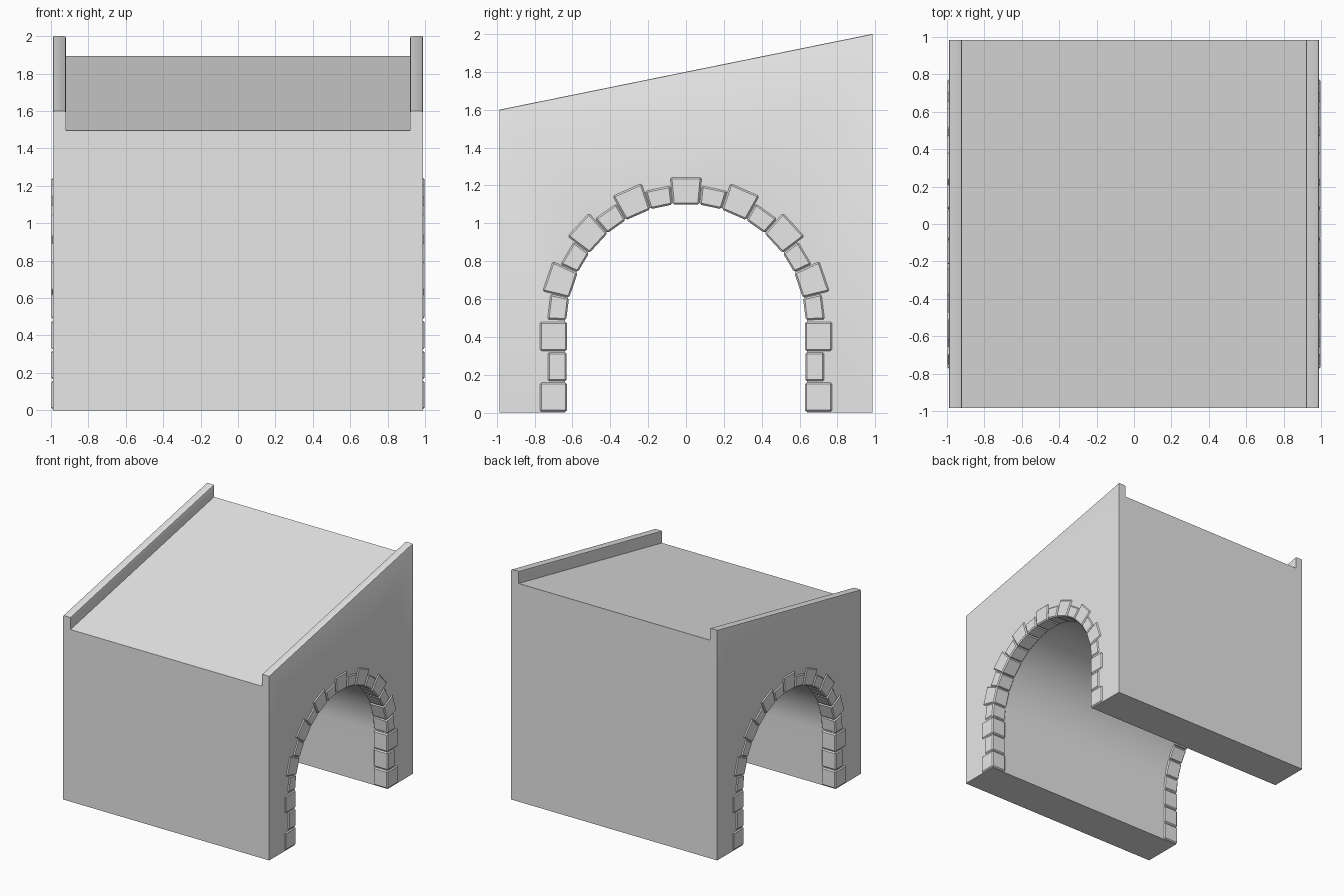
import bpy, bmesh, math
from mathutils import Vector

if "Cube" in bpy.data.objects:
    bpy.data.objects.remove(bpy.data.objects["Cube"], do_unlink=True)

stone_grey = bpy.data.materials.new("stone_grey")
stone_grey.use_nodes = True
grey = (0.8, 0.8, 0.8, 1)
stone_grey.diffuse_color = grey
stone_grey.node_tree.nodes["Principled BSDF"].inputs["Base Color"].default_value = grey

HALF_Y, HALF_X = 0.985, 0.99
SPRING = 0.47        # height where the arch begins to curve
OPENING = 0.64       # half width of the passage
SLOPE = 0.4 / (2 * HALF_Y)


def add_object(name, bm):
    bmesh.ops.recalc_face_normals(bm, faces=bm.faces)
    mesh = bpy.data.meshes.new(name)
    bm.to_mesh(mesh)
    bm.free()
    mesh.materials.append(stone_grey)
    obj = bpy.data.objects.new(name, mesh)
    bpy.context.collection.objects.link(obj)
    return obj


def activate(obj):
    bpy.ops.object.select_all(action="DESELECT")
    obj.select_set(True)
    bpy.context.view_layer.objects.active = obj


def extrude_profile(name, points, half):
    """Extrude a (y, z) outline along x."""
    bm = bmesh.new()
    face = bm.faces.new([bm.verts.new((-half, y, z)) for y, z in points])
    new = bmesh.ops.extrude_face_region(bm, geom=[face])["geom"]
    moved = [v for v in new if isinstance(v, bmesh.types.BMVert)]
    bmesh.ops.translate(bm, verts=moved, vec=(2 * half, 0, 0))
    return add_object(name, bm)


# Main block with sloping top and arched passage
ARC = 40
arch = [(OPENING * math.cos(math.pi * i / ARC),
         SPRING + OPENING * math.sin(math.pi * i / ARC)) for i in range(ARC + 1)]
outline = [(-HALF_Y, 0), (-HALF_Y, 1.6), (HALF_Y, 2.0), (HALF_Y, 0), (OPENING, 0)]
block = extrude_profile("tunnel_block", outline + arch + [(-OPENING, 0)], HALF_X)

# Sunken roof between the two parapets
reach = 1.2
low, high = 1.695 - SLOPE * reach, 1.695 + SLOPE * reach
cutter = extrude_profile("roof_cutter",
                         [(-reach, low), (-reach, 3), (reach, 3), (reach, high)], 0.92)
cutter.hide_render = True
activate(block)
cut = block.modifiers.new("roof_cut", "BOOLEAN")
cut.operation = "DIFFERENCE"
cut.solver = "EXACT"
cut.object = cutter
bpy.ops.object.modifier_apply(modifier=cut.name)
bpy.data.objects.remove(cutter, do_unlink=True)

# Softened top edges of the parapets
bm = bmesh.new()
bm.from_mesh(block.data)
top_edges = [e for e in bm.edges if e.calc_length() > 1
             and all(abs(v.co.z - 1.8 - SLOPE * v.co.y) < 0.01 for v in e.verts)]
bmesh.ops.bevel(bm, geom=top_edges, offset=0.008, segments=2, profile=0.5, affect="EDGES")
bm.to_mesh(block.data)
bm.free()
bpy.ops.object.shade_smooth_by_angle(angle=math.radians(30))


def add_stone(bm, side, base, angle, big, inner, outer):
    """Chamfered wedge: base is the point the radius is measured from."""
    out = Vector((0, math.cos(angle), math.sin(angle)))
    along = Vector((0, -math.sin(angle), math.cos(angle)))
    near, far = (0.628, 0.773) if big else (0.63, 0.73)
    rings = []
    for x in (0.86, 0.998):
        rings.append([bm.verts.new(base + out * r + along * w + Vector((side * x, 0, 0)))
                      for r, w in ((near, -inner / 2), (far, -outer / 2),
                                   (far, outer / 2), (near, inner / 2))])
    a, b = rings
    faces = [bm.faces.new(a), bm.faces.new(b[::-1])]
    faces += [bm.faces.new((a[i - 1], a[i], b[i], b[i - 1])) for i in range(4)]
    edges = list({e for f in faces for e in f.edges})
    bmesh.ops.recalc_face_normals(bm, faces=faces)
    bmesh.ops.bevel(bm, geom=edges, offset=0.009, segments=1, affect="EDGES")


# Dressed stones around both mouths of the passage
for name, side in (("arch_stones_left", 1), ("arch_stones_right", -1)):
    bm = bmesh.new()
    for angle in (0, math.pi):
        for row in range(3):
            add_stone(bm, side, Vector((0, 0, 0.082 + 0.16 * row)), angle,
                      row != 1, 0.154, 0.154)
    first = math.radians(7)
    step = (math.pi - 2 * first) / 14
    for i in range(15):
        big = i % 2 == 1
        inner, outer = (0.14, 0.168) if big else (0.118, 0.138)
        add_stone(bm, side, Vector((0, 0, SPRING)), first + step * i, big, inner, outer)
    add_object(name, bm)
